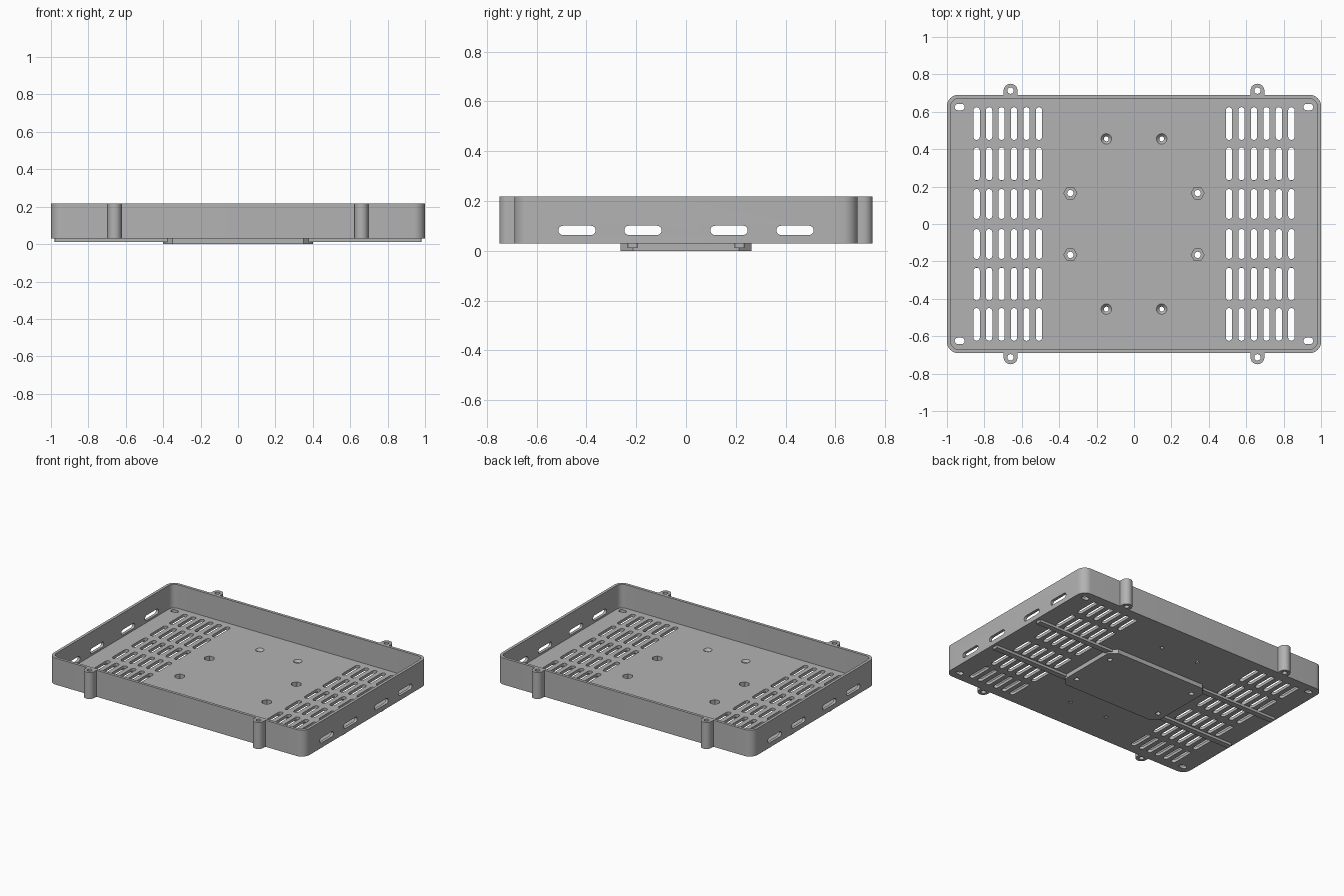
import bpy, bmesh
from math import sin, cos, pi
from mathutils import Matrix

cube = bpy.data.objects.get("Cube")
if cube:
    bpy.data.objects.remove(cube)

grey = bpy.data.materials.new("plain grey")
grey.use_nodes = True
grey.diffuse_color = (0.45, 0.45, 0.45, 1)
grey.node_tree.nodes["Principled BSDF"].inputs["Base Color"].default_value = (0.45, 0.45, 0.45, 1)

BASE, FLOOR, TOP = 0.03, 0.05, 0.217
SIGNS = [(sx, sy) for sx in (-1, 1) for sy in (-1, 1)]


def rounded(cx, cy, w, h, r, n=8):
    """Outline of a rectangle with rounded corners."""
    pts = []
    for k, (sx, sy) in enumerate([(1, 1), (-1, 1), (-1, -1), (1, -1)]):
        for i in range(n + 1):
            a = (k + i / n) * pi / 2
            p = (cx + sx * (w / 2 - r) + r * cos(a), cy + sy * (h / 2 - r) + r * sin(a))
            if not pts or abs(p[0] - pts[-1][0]) + abs(p[1] - pts[-1][1]) > 1e-5:
                pts.append(p)
    if abs(pts[0][0] - pts[-1][0]) + abs(pts[0][1] - pts[-1][1]) < 1e-5:
        pts.pop()
    return pts


def ring(cx, cy, r, n=32):
    return [(cx + r * cos(2 * pi * i / n), cy + r * sin(2 * pi * i / n)) for i in range(n)]


def loft(bm, low, high, z0, z1):
    """Closed solid between two outlines; returns its vertices."""
    a = [bm.verts.new((x, y, z0)) for x, y in low]
    b = [bm.verts.new((x, y, z1)) for x, y in high]
    bm.faces.new(a[::-1])
    bm.faces.new(b)
    for i in range(len(a)):
        j = (i + 1) % len(a)
        bm.faces.new((a[i], a[j], b[j], b[i]))
    return a + b


def prism(bm, pts, z0, z1):
    return loft(bm, pts, pts, z0, z1)


def finish(bm, name):
    mesh = bpy.data.meshes.new(name)
    bm.to_mesh(mesh)
    bm.free()
    ob = bpy.data.objects.new(name, mesh)
    bpy.context.collection.objects.link(ob)
    mesh.materials.append(grey)
    return ob


def solid(name, pts, z0, z1):
    bm = bmesh.new()
    prism(bm, pts, z0, z1)
    return finish(bm, name)


def activate(ob):
    bpy.ops.object.select_all(action='DESELECT')
    ob.select_set(True)
    bpy.context.view_layer.objects.active = ob


def cut(ob, cutters):
    activate(ob)
    for c in cutters:
        m = ob.modifiers.new("cut", 'BOOLEAN')
        m.operation, m.solver, m.object = 'DIFFERENCE', 'EXACT', c
        bpy.ops.object.modifier_apply(modifier=m.name)


# Main bodies
tray = solid("tray", rounded(0, 0, 2, 1.38, 0.06), BASE, TOP)
plate = solid("mounting_plate",
              rounded(0, 0, 0.8, 0.525, 0.05, 1), 0, BASE)
for sy, side in ((-1, "front"), (1, "back")):
    solid(side + "_rail", rounded(0, sy * 0.215, 1.96, 0.04, 0.001, 1), 0.012, BASE)

# Screw bosses on the long walls
bosses = []
for sx, sy in SIGNS:
    arc = [(sx * 0.66 + 0.037 * cos(pi * i / 16), 0.713 + 0.037 * sin(pi * i / 16)) for i in range(17)]
    pts = arc + [(sx * 0.66 - 0.037, 0.68), (sx * 0.66 + 0.037, 0.68)]
    if sy < 0:
        pts = [(x, -y) for x, y in reversed(pts)]
    name = ("back" if sy > 0 else "front") + ("_left" if sx > 0 else "_right") + "_boss"
    bosses.append(solid(name, pts, BASE, TOP))

# Tray cavity
cavity = solid("cavity_cutter", rounded(0, 0, 1.96, 1.34, 0.042), FLOOR, 0.4)

# Through holes: vents, corner slots, screw holes, wall slots
bm = bmesh.new()
for sx, sy in SIGNS:
    for col in range(6):
        for y, length in ((0.107, 0.16), (0.321, 0.175), (0.537, 0.175)):
            prism(bm, rounded(sx * (0.508 + col * 0.0667), sy * y, 0.034, length, 0.0169, 4), -0.1, 0.06)
    prism(bm, rounded(sx * 0.932, sy * 0.625, 0.054, 0.034, 0.0169, 4), -0.1, 0.06)
    prism(bm, ring(sx * 0.148, sy * 0.455, 0.013, 20), -0.1, 0.06)
    prism(bm, ring(sx * 0.34, sy * 0.165, 0.017, 20), -0.1, 0.06)
    prism(bm, ring(sx * 0.66, sy * 0.713, 0.017, 20), -0.1, 0.4)
turn = Matrix.Rotation(pi / 2, 4, 'Y')
for y in (-0.438, -0.173, 0.173, 0.438):
    verts = prism(bm, rounded(-0.082, y, 0.037, 0.15, 0.018, 6), -1.1, 1.1)
    bmesh.ops.transform(bm, matrix=turn, verts=verts)
holes = finish(bm, "hole_cutter")

# Nut pockets and countersinks in the floor
bm = bmesh.new()
for sx, sy in SIGNS:
    prism(bm, ring(sx * 0.34, sy * 0.165, 0.035, 6), 0.02, 0.06)
    x, y = sx * 0.148, sy * 0.455
    loft(bm, ring(x, y, 0.012, 20), ring(x, y, 0.031, 20), 0.033, 0.053)
pockets = finish(bm, "pocket_cutter")

cut(tray, [cavity, holes, pockets])
cut(plate, [holes, pockets])
for b in bosses:
    cut(b, [holes])
for c in (cavity, holes, pockets):
    bpy.data.objects.remove(c)

# Smooth the round walls, keep the edges crisp
for ob in [tray, plate] + bosses:
    activate(ob)
    bpy.ops.object.shade_smooth_by_angle(angle=0.6)
